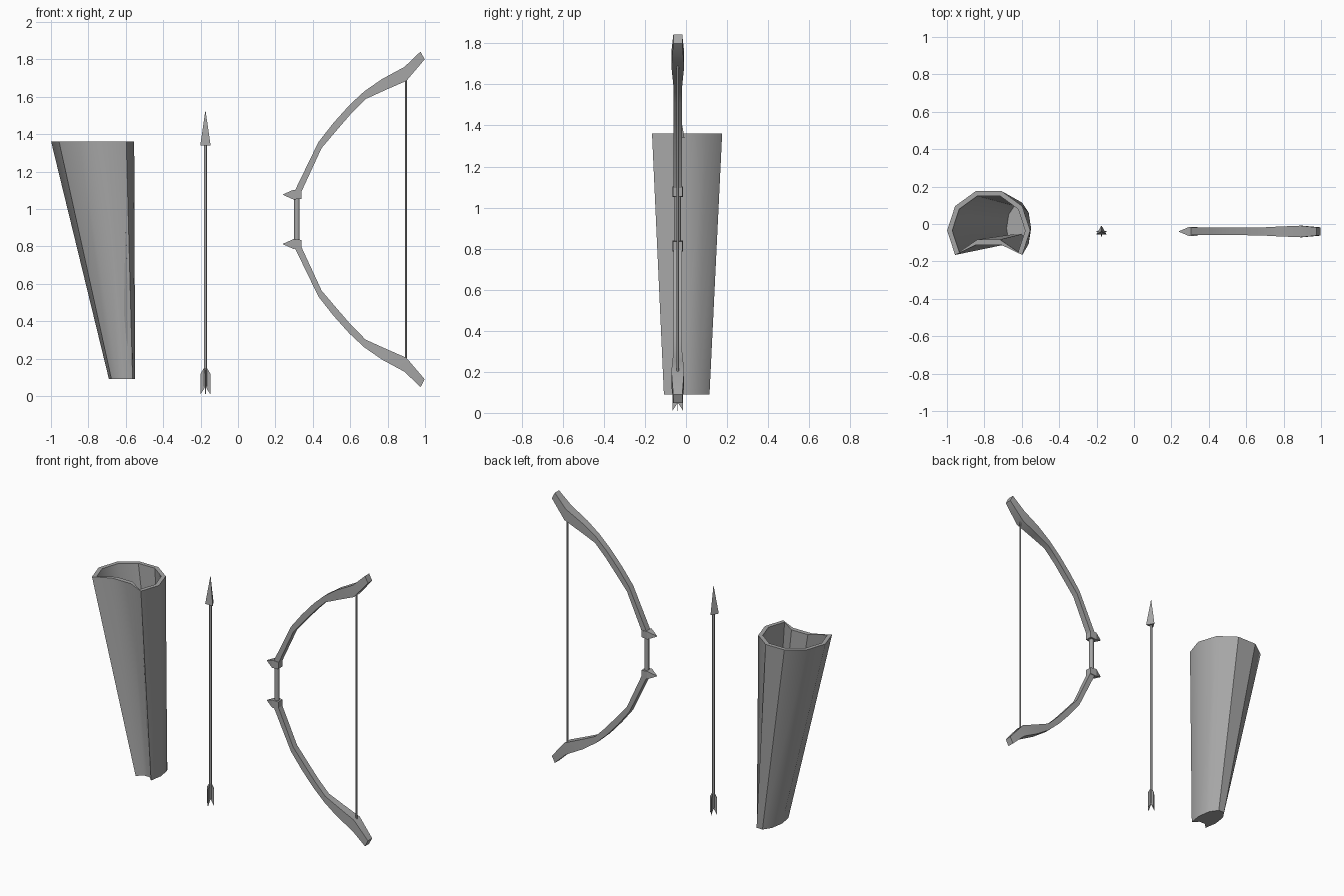
import bpy, bmesh, math
from mathutils import Matrix, Vector

cube = bpy.data.objects.get("Cube")
if cube:
    bpy.data.objects.remove(cube, do_unlink=True)

grey = bpy.data.materials.new("plain grey")
grey.use_nodes = True
GREY = (0.38, 0.38, 0.38, 1)
grey.diffuse_color = GREY
grey.node_tree.nodes["Principled BSDF"].inputs["Base Color"].default_value = GREY

Y = -0.04      # shared plane of bow and arrow
MID = 0.945    # height of the bow's mirror plane


def finish(name, bm, angle=None):
    bmesh.ops.recalc_face_normals(bm, faces=bm.faces)
    mesh = bpy.data.meshes.new(name)
    bm.to_mesh(mesh)
    bm.free()
    ob = bpy.data.objects.new(name, mesh)
    bpy.context.collection.objects.link(ob)
    mesh.materials.append(grey)
    if angle:
        bpy.ops.object.select_all(action='DESELECT')
        ob.select_set(True)
        bpy.context.view_layer.objects.active = ob
        bpy.ops.object.shade_smooth_by_angle(angle=math.radians(angle))
    return ob


def loft(name, rings, angle=None):
    """Skin a list of equal rings and cap both ends."""
    bm = bmesh.new()
    loops = [[bm.verts.new(p) for p in ring] for ring in rings]
    n = len(loops[0])
    for a, b in zip(loops, loops[1:]):
        for i in range(n):
            j = (i + 1) % n
            bm.faces.new((a[i], a[j], b[j], b[i]))
    bm.faces.new(loops[0])
    bm.faces.new(loops[-1])
    return finish(name, bm, angle)


def rod(name, x, radius, z0, z1, sides=8, top=None):
    bm = bmesh.new()
    top = radius if top is None else top
    bmesh.ops.create_cone(bm, cap_ends=True, segments=sides, radius1=radius, radius2=top,
                          depth=z1 - z0, matrix=Matrix.Translation((x, Y, (z0 + z1) / 2)))
    return finish(name, bm, 50 if sides > 3 else None)


# Quiver: hollow decagon tube with the front pushed in, leaning as it tapers
def quiver_ring(radius, front, z, low=False):
    ring = []
    for i in range(10):
        a = math.radians(36 * i)
        x, y = -0.777 + radius * math.cos(a), -0.035 + radius * math.sin(a)
        if i in (7, 8):
            y = front
        if low:
            x, y = -0.62 + (x + 0.777) * 0.315, y * 0.65
        ring.append((x, y, z))
    return ring


loft("quiver", [quiver_ring(0.222, -0.112, 0.09, True), quiver_ring(0.222, -0.112, 1.36),
                quiver_ring(0.195, -0.083, 1.36), quiver_ring(0.195, -0.083, 0.11, True)], 40)

# Arrow: shaft, three-sided head and crossed notched fins
ARROW = -0.174
rod("arrow_shaft", ARROW, 0.008, 0.05, 1.35)
rod("arrow_head", ARROW, 0.032, 1.34, 1.53, 3, 0.0)

fin_profile = [(0, 0.05), (0.026, 0.01), (0.026, 0.12), (0.008, 0.15), (0, 0.15)]
for k, side in enumerate(("left", "back", "right", "front")):
    turn = Matrix.Translation((ARROW, Y, 0)) @ Matrix.Rotation(k * math.pi / 2, 4, 'Z')
    loft("arrow_fin_" + side, [[turn @ Vector((r, t, z)) for r, z in fin_profile]
                               for t in (-0.002, 0.002)])

# Bow limb stations: outer x, z, inner x, z, half width
limb = [(0.300, 1.09, 0.338, 1.09, 0.020), (0.430, 1.358, 0.447, 1.326, 0.020),
        (0.510, 1.460, 0.527, 1.420, 0.020), (0.596, 1.556, 0.603, 1.508, 0.020),
        (0.676, 1.630, 0.682, 1.588, 0.021), (0.770, 1.695, 0.790, 1.637, 0.026),
        (0.890, 1.760, 0.900, 1.685, 0.031), (0.976, 1.842, 0.998, 1.800, 0.022)]


def flip(z, upper):
    return z if upper else 2 * MID - z


for upper, tag in ((True, "upper"), (False, "lower")):
    loft("bow_limb_" + tag,
         [[(xo, Y - w, flip(zo, upper)), (xi, Y - w, flip(zi, upper)),
           (xi, Y + w, flip(zi, upper)), (xo, Y + w, flip(zo, upper))]
          for xo, zo, xi, zi, w in limb], 35)
    # Collar block with a forward point
    loft("bow_spike_" + tag,
         [[(x, Y + sy * w, flip(1.077 + sz * h, upper))
           for sy, sz in ((-1, -1), (1, -1), (1, 1), (-1, 1))]
          for x, w, h in ((0.24, 0.001, 0.001), (0.296, 0.025, 0.026), (0.34, 0.023, 0.022))])

rod("bow_grip", 0.315, 0.015, 2 * MID - 1.08, 1.08)
rod("bow_string", 0.898, 0.006, 2 * MID - 1.69, 1.69, 6)
